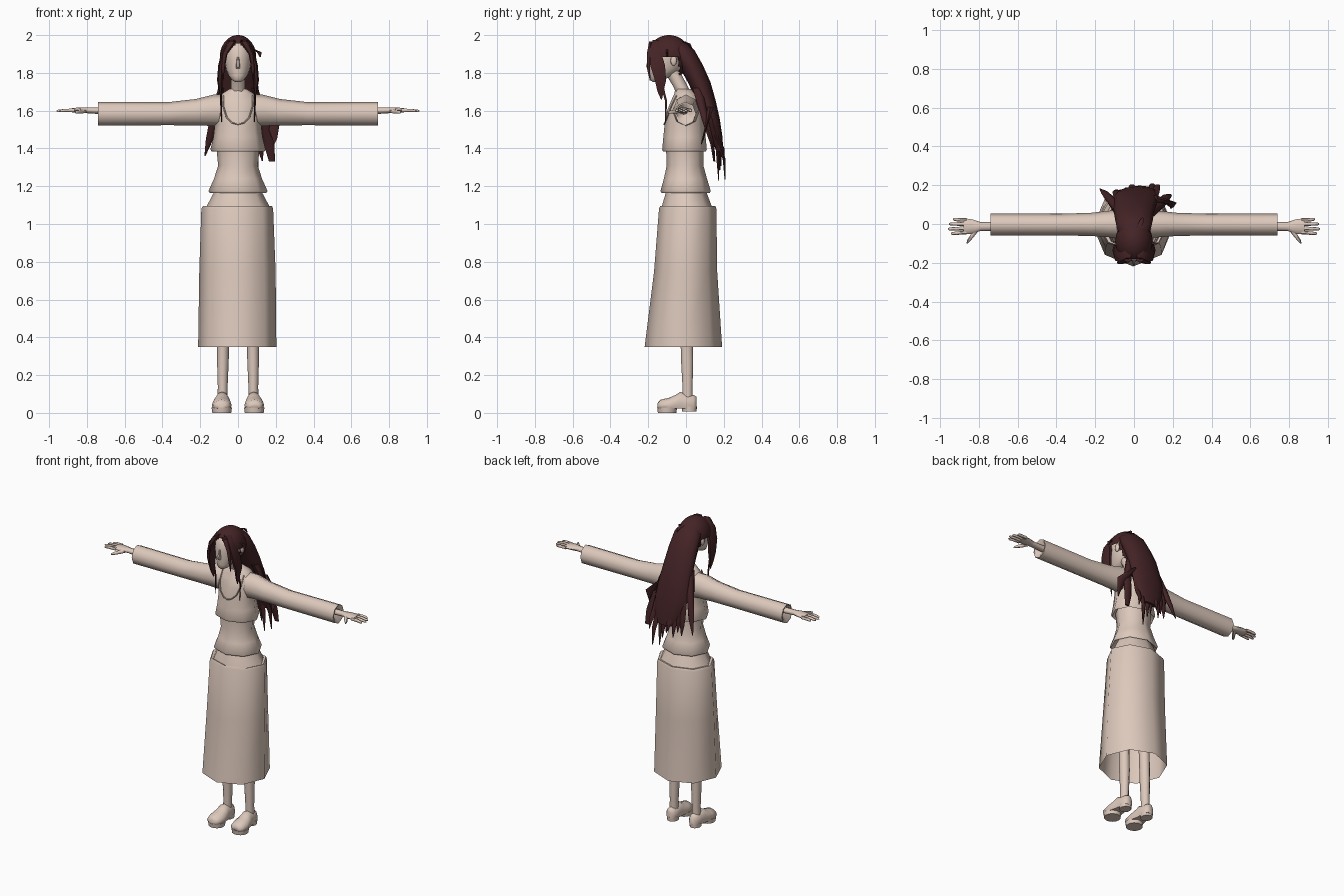
import bpy, bmesh, math, random
from mathutils import Vector

random.seed(4)


def material(name, rgb):
    m = bpy.data.materials.new(name)
    m.diffuse_color = (*rgb, 1)
    return m


BEIGE = material("warm beige", (0.72, 0.58, 0.50))
HAIR = material("dark red brown", (0.058, 0.017, 0.019))


def finish(bm, name, mat, mirror=False, angle=60):
    bmesh.ops.recalc_face_normals(bm, faces=bm.faces)
    me = bpy.data.meshes.new(name)
    bm.to_mesh(me)
    bm.free()
    ob = bpy.data.objects.new(name, me)
    bpy.context.collection.objects.link(ob)
    me.materials.append(mat)
    bpy.ops.object.select_all(action='DESELECT')
    ob.select_set(True)
    bpy.context.view_layer.objects.active = ob
    bpy.ops.object.shade_smooth_by_angle(angle=math.radians(angle))
    if mirror:
        ob.modifiers.new("mirror", 'MIRROR')
    return ob


def tube(name, rings, n=8, axis='z', mat=BEIGE, mirror=False, caps=(True, True), floor=None, phase=0):
    """Loft of elliptical rings: (position on axis, centre a, centre b, radius a, radius b)."""
    bm = bmesh.new()
    loops = []
    for t, a, b, ra, rb in rings:
        loop = []
        for i in range(n):
            w = math.tau * i / n + phase
            u, v = a + ra * math.cos(w), b + rb * math.sin(w)
            p = {'x': (t, u, v), 'y': (u, t, v), 'z': (u, v, t)}[axis]
            if floor is not None:
                p = (p[0], p[1], max(p[2], floor))
            loop.append(bm.verts.new(p))
        loops.append(loop)
    for l0, l1 in zip(loops, loops[1:]):
        for i in range(n):
            j = (i + 1) % n
            bm.faces.new((l0[i], l0[j], l1[j], l1[i]))
    if caps[0]:
        bm.faces.new(loops[0])
    if caps[1]:
        bm.faces.new(loops[-1])
    return finish(bm, name, mat, mirror)


def strand(name, path, mirror=False):
    tube(name, path, 6, 'z', HAIR, mirror)


def ball(name, centre, radii, mat, keep=None, mirror=False, u=28, v=20):
    bm = bmesh.new()
    bmesh.ops.create_uvsphere(bm, u_segments=u, v_segments=v, radius=1)
    for p in bm.verts:
        p.co = Vector([c + r * q for c, r, q in zip(centre, radii, p.co)])
    if keep:
        bad = [f for f in bm.faces if not keep(f.calc_center_median())]
        bmesh.ops.delete(bm, geom=bad, context='FACES')
    return finish(bm, name, mat, mirror)


# Skirt, open at the hem, with a sloping waist inside it
tube("skirt", [(0.35, -0.004, -0.014, 0.207, 0.205), (0.75, -0.003, -0.002, 0.202, 0.167),
               (1.08, -0.004, 0.009, 0.19, 0.152), (1.095, -0.003, 0.009, 0.183, 0.146),
               (1.09, 0, 0.005, 0.165, 0.13)], caps=(False, False))
tube("waist", [(1.07, 0, 0.006, 0.175, 0.138), (1.10, 0, 0.004, 0.163, 0.13),
               (1.19, 0, 0, 0.115, 0.10)])

# Blouse and short jacket with turned hems
tube("blouse", [(1.19, 0, 0, 0.12, 0.10), (1.165, 0, -0.002, 0.15, 0.128),
                (1.175, 0, -0.002, 0.156, 0.133), (1.24, 0, -0.003, 0.127, 0.114),
                (1.31, 0, -0.005, 0.105, 0.097), (1.41, 0, -0.006, 0.115, 0.10)])
tube("jacket", [(1.42, 0, -0.006, 0.115, 0.10), (1.385, 0, -0.008, 0.14, 0.114),
                (1.395, 0, -0.008, 0.146, 0.118), (1.46, 0, -0.008, 0.13, 0.112),
                (1.53, 0, -0.006, 0.122, 0.107), (1.60, 0, -0.002, 0.13, 0.098),
                (1.65, 0, 0, 0.125, 0.08), (1.69, 0, -0.002, 0.085, 0.06),
                (1.715, 0, -0.015, 0.045, 0.042)])

# Sleeves with hollow looking cuffs
tube("sleeves", [(0.05, 0.0, 1.60, 0.075, 0.085), (0.13, 0.0, 1.602, 0.068, 0.083),
                 (0.22, -0.002, 1.592, 0.06, 0.07), (0.37, -0.003, 1.584, 0.056, 0.061),
                 (0.74, -0.003, 1.584, 0.056, 0.063), (0.74, -0.003, 1.586, 0.048, 0.054),
                 (0.70, -0.008, 1.592, 0.022, 0.022)], axis='x', mirror=True)

# Hands
tube("palms", [(0.69, -0.012, 1.598, 0.023, 0.019), (0.79, -0.013, 1.602, 0.022, 0.016),
               (0.835, -0.013, 1.603, 0.037, 0.015), (0.88, -0.011, 1.602, 0.041, 0.011)],
     axis='x', mirror=True)
for k, (y, tip) in enumerate([(0.021, 0.935), (0.0, 0.955), (-0.022, 0.96), (-0.043, 0.945)]):
    tube(f"finger_{k + 1}", [(0.865, y, 1.602, 0.010, 0.010), (0.915, y * 1.1, 1.602, 0.009, 0.009),
                             (tip - 0.008, y * 1.15, 1.599, 0.008, 0.007),
                             (tip, y * 1.15, 1.598, 0.003, 0.003)], 6, 'x', mirror=True)
tube("thumb", [(-0.02, 0.81, 1.60, 0.018, 0.013), (-0.055, 0.83, 1.595, 0.013, 0.011),
               (-0.085, 0.852, 1.592, 0.010, 0.009), (-0.1, 0.86, 1.59, 0.004, 0.004)],
     6, 'y', mirror=True)

# Legs and clogs
tube("legs", [(0.07, 0.082, 0.008, 0.026, 0.028), (0.14, 0.081, 0.008, 0.026, 0.028),
              (0.28, 0.08, 0.006, 0.031, 0.034), (0.45, 0.079, 0.002, 0.031, 0.034),
              (0.60, 0.078, -0.002, 0.042, 0.045), (1.05, 0.075, 0.0, 0.06, 0.07)], 10, mirror=True)
tube("shoe_uppers", [(-0.15, 0.087, 0.035, 0.025, 0.018), (-0.135, 0.087, 0.038, 0.045, 0.032),
                     (-0.09, 0.086, 0.04, 0.053, 0.04), (-0.055, 0.085, 0.045, 0.048, 0.05),
                     (-0.03, 0.084, 0.05, 0.041, 0.062), (0.0, 0.083, 0.048, 0.038, 0.052),
                     (0.04, 0.083, 0.045, 0.034, 0.05), (0.056, 0.083, 0.045, 0.02, 0.04)],
     12, 'y', mirror=True, floor=0.022)
tube("front_soles", [(0.0, 0.086, -0.1, 0.05, 0.05), (0.028, 0.086, -0.1, 0.054, 0.054)],
     14, mirror=True)
tube("heels", [(0.008, 0.083, 0.018, 0.035, 0.038), (0.035, 0.083, 0.018, 0.037, 0.04)],
     12, mirror=True)

# Neck and head
tube("neck", [(1.66, 0, 0.0, 0.05, 0.045), (1.72, 0, -0.025, 0.038, 0.038),
              (1.82, 0, -0.08, 0.038, 0.042)], 12)
tube("head", [(1.752, 0, -0.165, 0.014, 0.012), (1.762, 0, -0.155, 0.032, 0.033),
              (1.785, 0, -0.13, 0.05, 0.062), (1.82, 0, -0.11, 0.064, 0.084),
              (1.87, 0, -0.098, 0.073, 0.097), (1.92, 0, -0.095, 0.074, 0.095),
              (1.955, 0, -0.095, 0.058, 0.075), (1.975, 0, -0.095, 0.03, 0.04)], 16)
tube("nose", [(1.822, 0, -0.195, 0.009, 0.006), (1.832, 0, -0.198, 0.011, 0.017),
              (1.885, 0, -0.19, 0.006, 0.008)], 6)
ball("ears", (0.077, -0.065, 1.865), (0.011, 0.017, 0.028), BEIGE, mirror=True, u=10, v=8)

# Necklace
cu = bpy.data.curves.new("necklace", 'CURVE')
cu.dimensions = '3D'
cu.bevel_depth = 0.004
cu.bevel_resolution = 1
half = [(0.078, -0.05, 1.68), (0.077, -0.08, 1.62), (0.06, -0.1, 1.565), (0.03, -0.112, 1.535)]
pts = half + [(0, -0.116, 1.528)] + [(-x, y, z) for x, y, z in reversed(half)]
sp = cu.splines.new('POLY')
sp.points.add(len(pts) - 1)
for p, c in zip(sp.points, pts):
    p.co = (*c, 1)
cu.materials.append(BEIGE)
bpy.context.collection.objects.link(bpy.data.objects.new("necklace", cu))


# Hair cap, parted in the middle, clear of face and ears
def on_scalp(p):
    face = p.y < -0.13 and p.z < 1.965 - 0.9 * abs(p.x)
    ear = p.y < -0.035 and p.z < 1.885
    return not (face or ear) and p.z > 1.79


ball("hair_cap", (0, -0.09, 1.885), (0.096, 0.116, 0.115), HAIR, on_scalp, u=40, v=28)

# Long back hair sweeping away from the head
tube("back_hair", [(1.965, 0, -0.05, 0.05, 0.05), (1.92, 0, -0.02, 0.088, 0.065),
                   (1.84, 0, 0.025, 0.098, 0.065), (1.75, 0, 0.07, 0.105, 0.06),
                   (1.65, 0.005, 0.108, 0.112, 0.05), (1.55, 0.01, 0.14, 0.115, 0.04),
                   (1.46, 0.02, 0.163, 0.10, 0.03), (1.38, 0.03, 0.18, 0.06, 0.018)],
     12, mat=HAIR)

# Ragged tips below the back hair
for k in range(9):
    x = -0.09 + 0.025 * k
    end = random.uniform(1.2, 1.36) if 2 < k else random.uniform(1.3, 1.42)
    y = random.uniform(0.165, 0.205)
    strand(f"back_tip_{k + 1}", [(1.62, x * 0.9, 0.12, 0.018, 0.012),
                                 (1.45, x, 0.165, 0.022, 0.012),
                                 ((1.45 + end) / 2, x * 1.05 + 0.005, y, 0.015, 0.009),
                                 (end, x * 1.08 + 0.01, y + 0.004, 0.003, 0.002)])

# Wide side locks falling behind the shoulders
strand("left_side_lock", [(1.72, -0.085, 0.07, 0.02, 0.03), (1.55, -0.125, 0.13, 0.026, 0.02),
                          (1.45, -0.15, 0.16, 0.02, 0.012), (1.36, -0.175, 0.18, 0.003, 0.003)])
strand("right_side_lock", [(1.72, 0.085, 0.06, 0.02, 0.03), (1.54, 0.14, 0.105, 0.03, 0.02),
                           (1.42, 0.165, 0.14, 0.028, 0.012), (1.33, 0.18, 0.15, 0.016, 0.006)])
strand("right_stray_lock", [(1.62, 0.11, 0.13, 0.012, 0.02), (1.53, 0.185, 0.11, 0.035, 0.008),
                            (1.45, 0.195, 0.09, 0.012, 0.006), (1.42, 0.19, 0.08, 0.002, 0.002)])

# Locks framing the face
strand("temple_locks", [(1.975, 0.03, -0.15, 0.022, 0.03), (1.92, 0.068, -0.165, 0.018, 0.034),
                        (1.84, 0.09, -0.15, 0.015, 0.045), (1.76, 0.097, -0.135, 0.014, 0.034),
                        (1.70, 0.092, -0.135, 0.008, 0.018), (1.66, 0.088, -0.13, 0.002, 0.003)],
       True)
strand("fringe_locks", [(1.965, 0.03, -0.185, 0.02, 0.012), (1.9, 0.068, -0.197, 0.012, 0.012),
                        (1.82, 0.08, -0.198, 0.009, 0.009), (1.76, 0.078, -0.19, 0.002, 0.002)],
       True)
strand("chest_strands", [(1.74, 0.088, -0.13, 0.007, 0.01), (1.65, 0.09, -0.105, 0.005, 0.006),
                         (1.54, 0.088, -0.108, 0.002, 0.003)], True)

# Small stray curls on the crown
strand("stray_curl_right", [(1.925, 0.08, -0.1, 0.008, 0.008), (1.91, 0.112, -0.1, 0.012, 0.006),
                            (1.885, 0.118, -0.1, 0.004, 0.004)])
strand("stray_curl_back", [(1.97, 0.02, -0.03, 0.012, 0.012), (1.955, 0.04, 0.015, 0.012, 0.01),
                           (1.93, 0.045, 0.03, 0.004, 0.004)])
